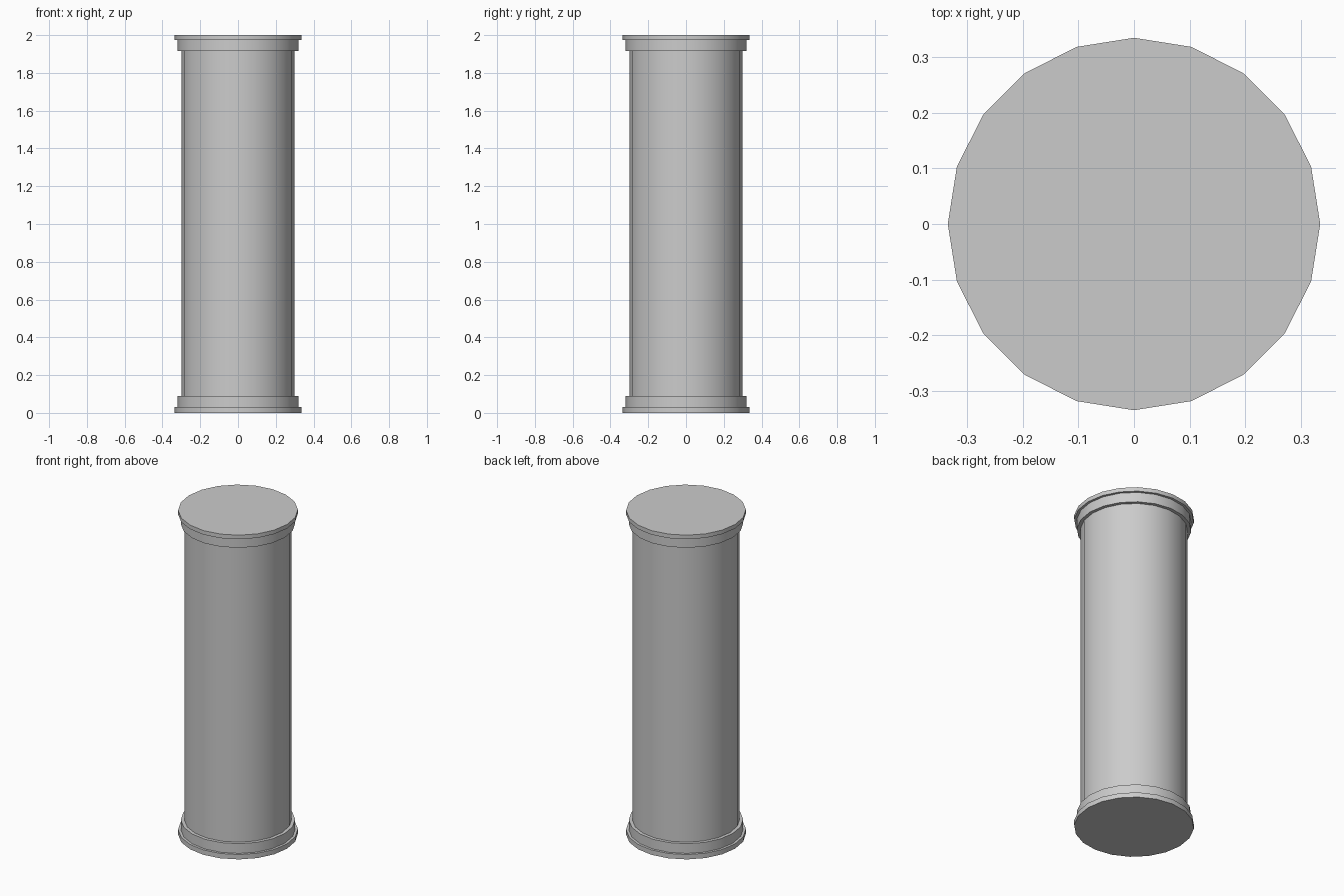
import bpy
import bmesh
import math

if "Cube" in bpy.data.objects:
    bpy.data.objects.remove(bpy.data.objects["Cube"])

SIDES = 20


def turned_part(name, profile):
    """Closed solid turned around z from (radius, height) points."""
    bm = bmesh.new()
    rings = []
    for r, z in profile:
        rings.append([bm.verts.new((r * math.cos(math.tau * i / SIDES),
                                    r * math.sin(math.tau * i / SIDES), z))
                      for i in range(SIDES)])
    for low, high in zip(rings, rings[1:]):
        for i in range(SIDES):
            j = (i + 1) % SIDES
            bm.faces.new((low[i], low[j], high[j], high[i]))
    bm.faces.new(rings[0][::-1])
    bm.faces.new(rings[-1])
    mesh = bpy.data.meshes.new(name)
    bm.to_mesh(mesh)
    bm.free()
    obj = bpy.data.objects.new(name, mesh)
    bpy.context.collection.objects.link(obj)
    bpy.ops.object.select_all(action='DESELECT')
    obj.select_set(True)
    bpy.context.view_layer.objects.active = obj
    bpy.ops.object.shade_smooth_by_angle(angle=math.radians(30))
    return obj


# Stepped base, shaft and stepped capital as one continuous turned column
lower = [(0.335, 0.0), (0.335, 0.03), (0.32, 0.03), (0.32, 0.09), (0.30, 0.09)]
upper = [(0.30, 1.915), (0.32, 1.915), (0.32, 1.975), (0.335, 1.975), (0.335, 2.0)]
turned_part("column", lower + upper)
